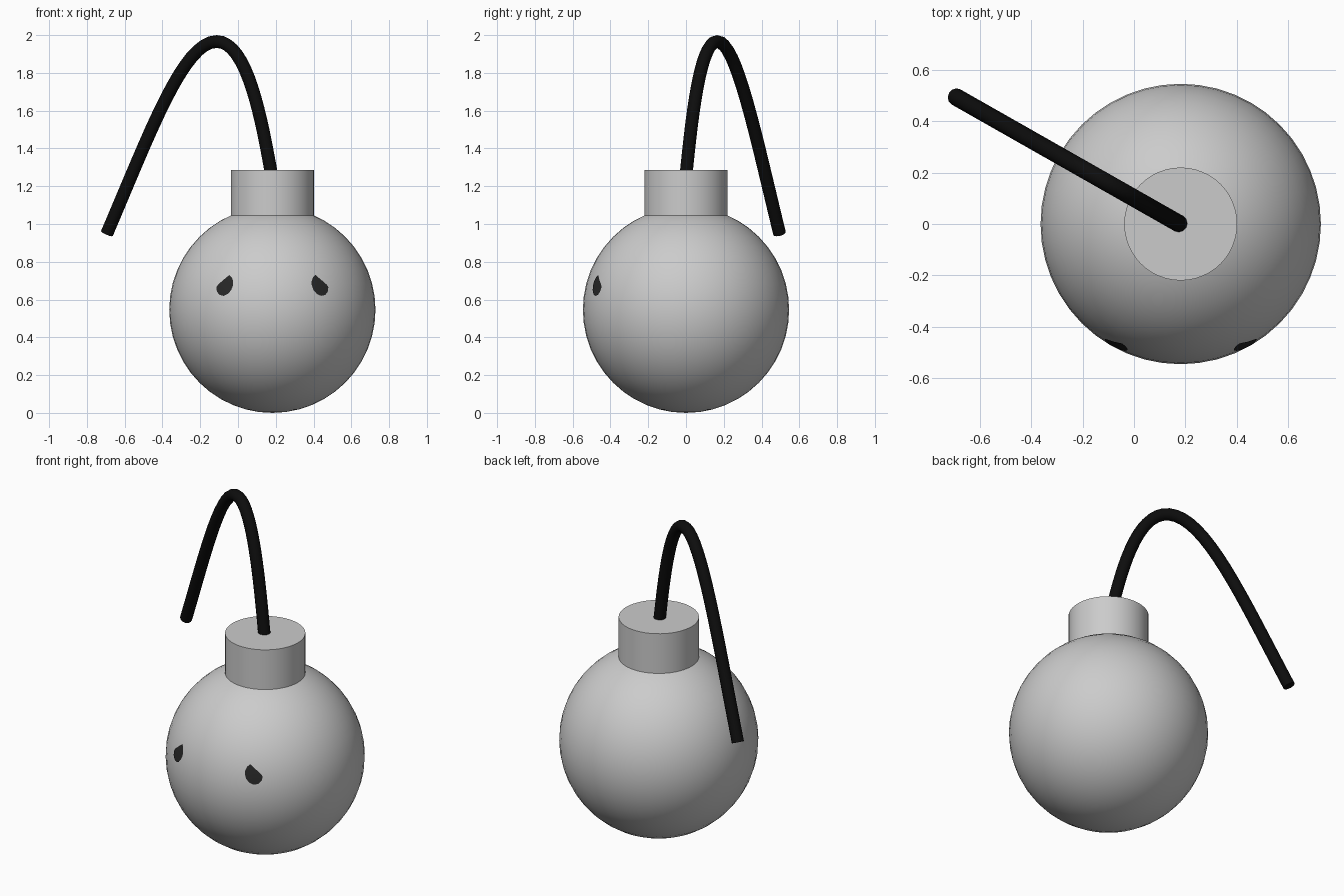
import bpy, bmesh, math
from mathutils import Vector

if "Cube" in bpy.data.objects:
    bpy.data.objects.remove(bpy.data.objects["Cube"])

CENTER = Vector((0.182, 0, 0.546))
RADIUS = 0.546


def material(name, value):
    mat = bpy.data.materials.new(name)
    mat.diffuse_color = (value, value, value, 1)
    mat.use_nodes = True
    mat.node_tree.nodes["Principled BSDF"].inputs["Base Color"].default_value = mat.diffuse_color
    return mat


def smooth(obj):
    bpy.ops.object.select_all(action='DESELECT')
    obj.select_set(True)
    bpy.context.view_layer.objects.active = obj
    bpy.ops.object.shade_smooth_by_angle(angle=math.radians(35))


# Round body
bpy.ops.mesh.primitive_uv_sphere_add(segments=48, ring_count=24, radius=RADIUS, location=CENTER)
body = bpy.context.object
body.name = "body"
smooth(body)

# Cap on top, sunk into the body
bpy.ops.mesh.primitive_cylinder_add(vertices=48, radius=0.22, depth=0.25,
                                    location=(CENTER.x, 0, 1.16))
cap = bpy.context.object
cap.name = "cap"
smooth(cap)

# Fuse: a bent rope lying in one slanted vertical plane
SLOPE = 0.568


def on_plane(x, z):
    return (x, (0.178 - x) * SLOPE, z)


# handle, point, handle as (x, z)
knots = [((0.18, 1.2), (0.175, 1.275), (0.125, 1.55)),
         ((0.05, 1.966), (-0.113, 1.966), (-0.29, 1.966)),
         ((-0.467, 1.48), (-0.694, 0.95), (-0.75, 0.8))]
curve = bpy.data.curves.new("fuse", 'CURVE')
curve.dimensions = '3D'
curve.bevel_depth = 0.034
curve.bevel_resolution = 4
curve.resolution_u = 16
curve.use_fill_caps = True
spline = curve.splines.new('BEZIER')
spline.bezier_points.add(len(knots) - 1)
for bp, (left, co, right) in zip(spline.bezier_points, knots):
    bp.handle_left_type = bp.handle_right_type = 'FREE'
    bp.co, bp.handle_left, bp.handle_right = on_plane(*co), on_plane(*left), on_plane(*right)
fuse = bpy.data.objects.new("fuse", curve)
bpy.context.collection.objects.link(fuse)
bpy.ops.object.select_all(action='DESELECT')
fuse.select_set(True)
bpy.context.view_layer.objects.active = fuse
bpy.ops.object.convert(target='MESH')
fuse = bpy.context.object
fuse.name = "fuse"
smooth(fuse)
fuse.data.materials.append(material("black", 0.004))

# Eyes: rounded patches with a slanted outer brow, wrapped on the body
OUTLINE = [(-0.294, 0.664), (-0.287, 0.677), (-0.257, 0.703), (-0.226, 0.729), (-0.213, 0.716),
           (-0.206, 0.695), (-0.207, 0.674), (-0.216, 0.650), (-0.234, 0.629),
           (-0.256, 0.619), (-0.278, 0.624), (-0.292, 0.642)]
dark = material("dark grey", 0.02)


def eye(name, side):
    bm = bmesh.new()

    def wrap(x, z):
        z -= CENTER.z
        v = Vector((x * side, -math.sqrt(RADIUS ** 2 - x * x - z * z), z))
        return bm.verts.new(CENTER + v.normalized() * (RADIUS + 0.004))

    cx, cz = -0.248, 0.668
    mid = wrap(cx, cz)
    inner = [wrap((x + cx) / 2, (z + cz) / 2) for x, z in OUTLINE]
    outer = [wrap(x, z) for x, z in OUTLINE]
    for i in range(len(OUTLINE)):
        j = (i + 1) % len(OUTLINE)
        bm.faces.new((mid, inner[i], inner[j]))
        bm.faces.new((inner[i], outer[i], outer[j], inner[j]))
    for f in bm.faces:
        f.normal_update()
        if f.normal.y > 0:
            f.normal_flip()
    mesh = bpy.data.meshes.new(name)
    bm.to_mesh(mesh)
    bm.free()
    mesh.materials.append(dark)
    obj = bpy.data.objects.new(name, mesh)
    bpy.context.collection.objects.link(obj)
    smooth(obj)


eye("left_eye", 1)
eye("right_eye", -1)
